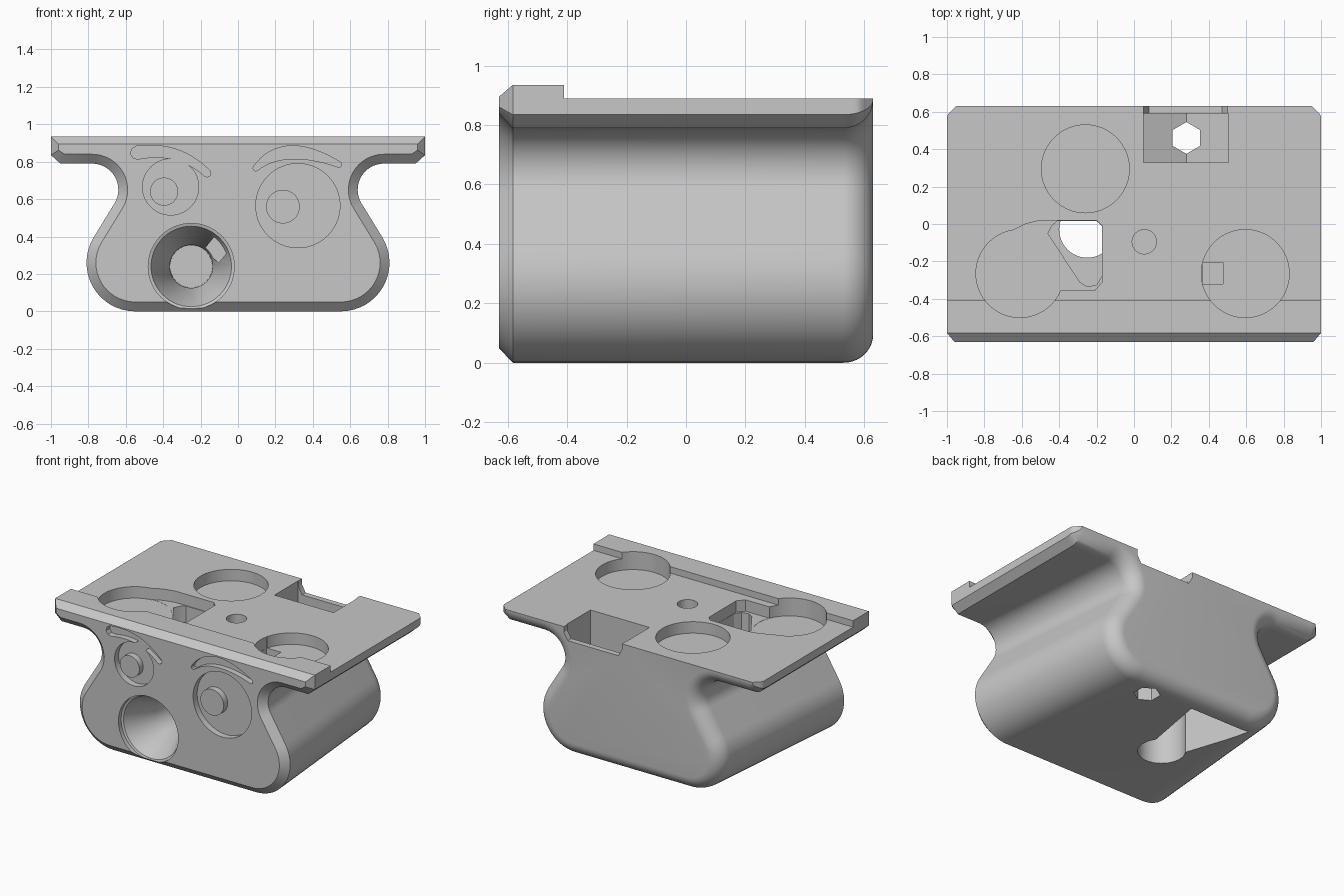
import bpy, bmesh
from math import sin, cos, pi, radians

cube = bpy.data.objects.get("Cube")
if cube:
    bpy.data.objects.remove(cube, do_unlink=True)

grey = bpy.data.materials.new("plain_grey")
grey.use_nodes = True
grey.diffuse_color = (0.57, 0.57, 0.57, 1)
grey.node_tree.nodes["Principled BSDF"].inputs["Base Color"].default_value = (0.57, 0.57, 0.57, 1)


def loft(name, rings):
    """Closed solid through rings with equal point counts."""
    bm = bmesh.new()
    loops = [[bm.verts.new(p) for p in ring] for ring in rings]
    n = len(loops[0])
    for a, b in zip(loops, loops[1:]):
        for i in range(n):
            j = (i + 1) % n
            bm.faces.new((a[i], a[j], b[j], b[i]))
    bm.faces.new(loops[0])
    bm.faces.new(loops[-1])
    bmesh.ops.recalc_face_normals(bm, faces=bm.faces)
    mesh = bpy.data.meshes.new(name)
    bm.to_mesh(mesh)
    bm.free()
    mesh.materials.append(grey)
    obj = bpy.data.objects.new(name, mesh)
    bpy.context.collection.objects.link(obj)
    return obj


def prism(name, outline, lo, hi, axis="z"):
    if axis == "z":
        return loft(name, [[(u, v, h) for u, v in outline] for h in (lo, hi)])
    return loft(name, [[(u, h, v) for u, v in outline] for h in (lo, hi)])


def circle(x, y, r, n=64, start=0.0):
    return [(x + r * cos(start + 2 * pi * i / n), y + r * sin(start + 2 * pi * i / n))
            for i in range(n)]


def rect(x0, x1, y0, y1):
    return [(x0, y0), (x1, y0), (x1, y1), (x0, y1)]


def activate(obj):
    bpy.ops.object.select_all(action="DESELECT")
    obj.select_set(True)
    bpy.context.view_layer.objects.active = obj


def cut(cutter):
    mod = body.modifiers.new("cut", "BOOLEAN")
    mod.operation, mod.solver, mod.object = "DIFFERENCE", "EXACT", cutter
    activate(body)
    bpy.ops.object.modifier_apply(modifier=mod.name)
    bpy.data.objects.remove(cutter, do_unlink=True)


def section(y, d, side, top):
    """Body cross-section, inset by d, with flange side inset and top height."""
    half, steps, lean = [], 16, radians(31.5)
    taper = 0.09 * max(0, y + 0.58)  # the body narrows towards the back
    for i in range(steps + 1):
        a = -pi / 2 + (pi / 2 + lean) * i / steps
        half.append((0.55 - taper + (0.26 - d) * cos(a), 0.26 + (0.26 - d) * sin(a)))
    for i in range(steps + 1):
        a = pi + lean - (pi / 2 + lean) * i / steps
        half.append((0.78 - taper + (0.14 + d) * cos(a), 0.65 + (0.14 + d) * sin(a)))
    half += [(0.95 - 0.6 * side, 0.79 + d), (1 - side, 0.835 + 0.53 * d), (1 - side, top)]
    return [(x, y, z) for x, z in half] + [(-x, y, z) for x, z in reversed(half)]


# Body: chamfered at the front, rounded at the back
rings = [section(-0.63, 0.05, 0.04, 0.895), section(-0.583, 0, 0, 0.935)]
for i in range(11):
    a = pi / 2 * i / 10
    y, d = 0.53 + 0.1 * sin(a), 0.095 * (1 - cos(a))
    rings.append(section(y, d, max(0, y - 0.582), 0.935))
body = loft("body", rings)

# Deck behind the raised front lip
cut(prism("deck_cut", rect(-1.2, 1.2, -0.41, 0.8), 0.89, 1.1))

# Round pockets in the deck
for x, y in ((-0.26, 0.295), (0.595, -0.265), (-0.61, -0.265)):
    cut(prism("disc_pocket", circle(x, y, 0.235), 0.81, 1.1))
cut(prism("small_hole", circle(0.055, -0.095, 0.065, 32), 0.7, 1.1))
cut(prism("square_hole", rect(0.365, 0.475, -0.32, -0.205), 0.65, 0.9))

# Wide pocket joining the left disc, with a deeper well and a shaft through the base
cut(prism("wide_pocket", [(-0.76, -0.09), (-0.58, 0), (-0.5, 0.02), (-0.2, 0.02), (-0.17, -0.01),
                          (-0.17, -0.31), (-0.21, -0.355), (-0.61, -0.355)], 0.811, 1.1))
cut(prism("well", [(-0.46, -0.05), (-0.44, -0.01), (-0.41, 0.015), (-0.2, 0.015), (-0.172, -0.01),
                   (-0.172, -0.28), (-0.2, -0.325), (-0.25, -0.335), (-0.29, -0.31)], 0.5, 0.85))
cut(prism("shaft", circle(-0.25, -0.03, 0.15, 48), -0.1, 0.6))
cut(prism("base_flare", [(-0.37, 0.05), (-0.13, 0.05), (-0.05, 0.5), (-0.52, 0.5)], -0.1, 0.3))

# Nut pocket at the back edge with a hexagonal hole
cut(prism("nut_pocket", [(0.05, 1), (0.05, 0.6), (0.28, 0.5), (0.505, 0.6), (0.505, 1)],
          0.33, 0.59, "y"))
cut(prism("edge_notch", [(0.052, 1), (0.052, 0.85), (0.08, 0.8), (0.47, 0.8), (0.5, 0.85), (0.5, 1)],
          0.57, 0.8, "y"))
cut(prism("hex_hole", circle(0.28, 0.46, 0.085, 6, pi / 2), -0.1, 0.7))

# Funnel in the front face with a small side notch
funnel = [(-0.7, 0.23), (-0.6, 0.23), (-0.595, 0.215), (-0.38, 0.115), (-0.22, 0.113)]
cut(loft("funnel", [[(x, y, z) for x, z in circle(-0.25, 0.24, r)] for y, r in funnel]))
cut(prism("funnel_notch", circle(-0.11, 0.335, 0.075, 4, radians(5)), -0.56, -0.4, "y"))

# Round front recesses, each with an off-centre stud
for name, x, z, r, px, pz, pr in (("left", 0.32, 0.565, 0.225, 0.24, 0.56, 0.09),
                                  ("right", -0.36, 0.665, 0.15, -0.395, 0.64, 0.075)):
    cut(prism("recess", circle(x, z, r), -0.7, -0.585, "y"))
    stud = prism(name + "_stud", circle(px, pz, pr, 48), -0.628, -0.57, "y")
    activate(stud)
    bpy.ops.object.shade_smooth_by_angle(angle=radians(30))


def crescent(p, c, q, w0, w1, bulge):
    """Outline of a curved stroke with rounded ends."""
    left, right, n = [], [], 16
    for i in range(n + 1):
        t = i / n
        x, z = [(1 - t) ** 2 * p[k] + 2 * t * (1 - t) * c[k] + t * t * q[k] for k in (0, 1)]
        dx, dz = [(1 - t) * (c[k] - p[k]) + t * (q[k] - c[k]) for k in (0, 1)]
        size = (dx * dx + dz * dz) ** 0.5
        dx, dz = dx / size, dz / size
        w = w0 * (1 - t) + w1 * t + bulge * sin(pi * t)
        left.append((x - dz * w, z + dx * w))
        right.append((x + dz * w, z - dx * w))
        if i == 0:
            head = [(x - w * (dx * sin(a) + dz * cos(a)), z + w * (dx * cos(a) - dz * sin(a)))
                    for a in (3 * pi / 4, pi / 2, pi / 4)]
        if i == n:
            tail = [(x + w * (dx * sin(a) - dz * cos(a)), z + w * (dz * sin(a) + dx * cos(a)))
                    for a in (pi / 4, pi / 2, 3 * pi / 4)]
    return left + tail + right[::-1] + head


# Curved grooves above the recesses
cut(prism("left_groove", crescent((0.095, 0.765), (0.245, 0.925), (0.54, 0.785), 0.015, 0.015, 0.02),
          -0.7, -0.59, "y"))
cut(prism("right_groove", crescent((-0.54, 0.848), (-0.32, 0.885), (-0.165, 0.738), 0.035, 0.02, 0),
          -0.7, -0.59, "y"))

activate(body)
bpy.ops.object.shade_smooth_by_angle(angle=radians(30))
